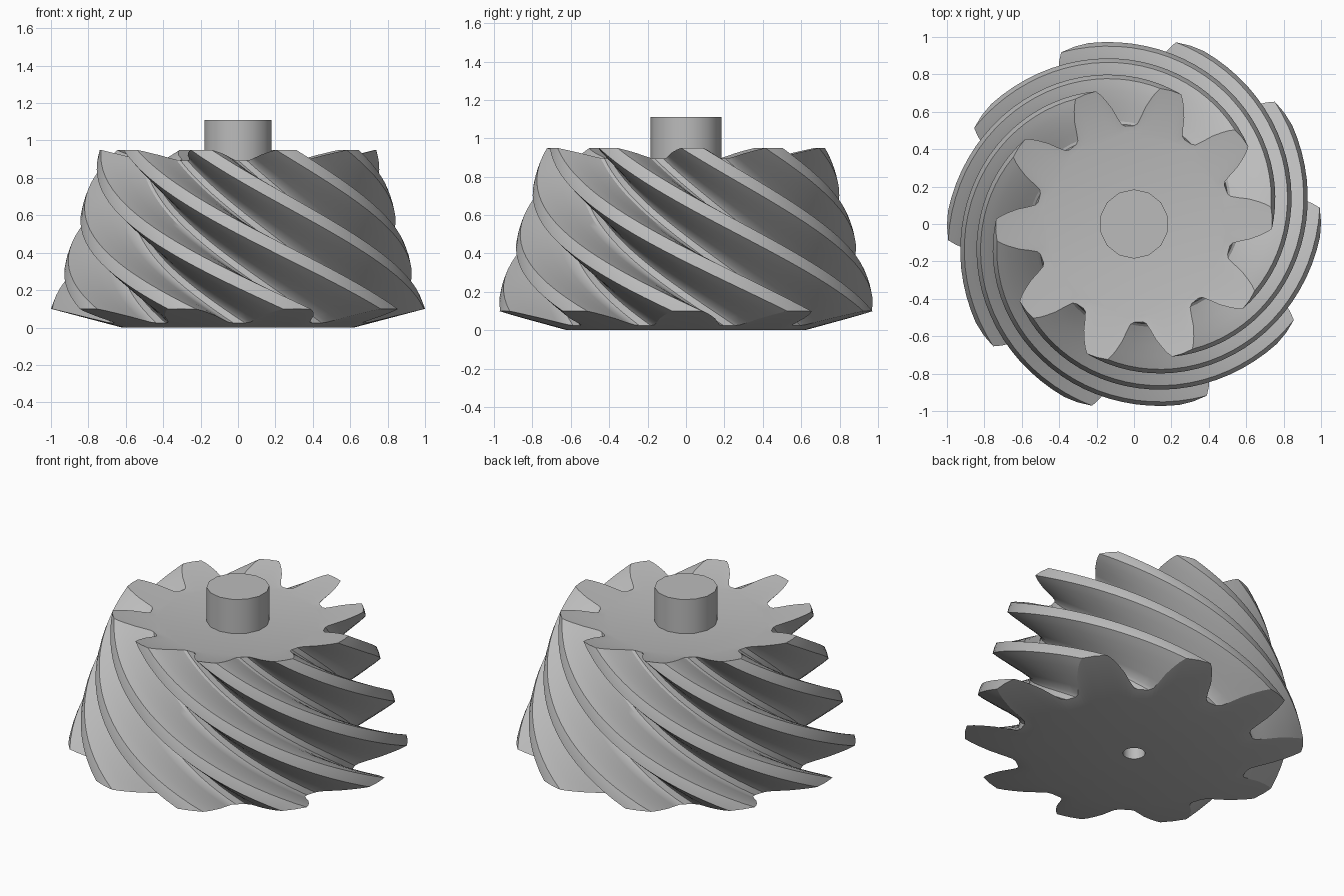
import bpy, bmesh
from math import radians, sin, cos, pi

cube = bpy.data.objects.get("Cube")
if cube:
    bpy.data.objects.remove(cube, do_unlink=True)

grey = bpy.data.materials.new("steel_grey")
grey.use_nodes = True
grey.diffuse_color = (0.5, 0.5, 0.5, 1)
grey.node_tree.nodes["Principled BSDF"].inputs["Base Color"].default_value = (0.5, 0.5, 0.5, 1)

TEETH = 10
LAYERS = 24
TOP_SCALE = 0.74
START, TWIST = radians(0.5), radians(-106)
SLOPE = 0.26  # end faces are shallow cones

# Half tooth: (radius, half angle in degrees), from root to tip
HALF = [(0.71, 15.5), (0.725, 13.5), (0.78, 11.6), (0.85, 9.8),
        (0.92, 7.5), (0.96, 6.1), (0.997, 4.5)]
TOOTH = [(r, -a) for r, a in HALF] + [(1.0, 0)] + [(r, a) for r, a in reversed(HALF)]
SECTION = [(r, radians(a) + k * 2 * pi / TEETH) for k in range(TEETH) for r, a in TOOTH]


def finish(bm, name):
    bmesh.ops.recalc_face_normals(bm, faces=bm.faces)
    mesh = bpy.data.meshes.new(name)
    bm.to_mesh(mesh)
    bm.free()
    mesh.materials.append(grey)
    obj = bpy.data.objects.new(name, mesh)
    bpy.context.collection.objects.link(obj)
    bpy.ops.object.select_all(action="DESELECT")
    obj.select_set(True)
    bpy.context.view_layer.objects.active = obj
    bpy.ops.object.shade_smooth_by_angle(angle=radians(30))
    return obj


def toothed_ring(bm, t):
    """Tooth section at fraction t of the height, shrunk and twisted."""
    scale = 1 + (TOP_SCALE - 1) * t
    tip_z = 0.1 + 0.85 * t
    turn = START + TWIST * t
    return [bm.verts.new((r * scale * cos(a + turn), r * scale * sin(a + turn),
                          tip_z - SLOPE * scale * (1 - r))) for r, a in SECTION]


def round_ring(bm, radius, z, turn):
    return [bm.verts.new((radius * cos(a + turn), radius * sin(a + turn), z))
            for r, a in SECTION]


# Gear body: bore, underside, twisted teeth, top face
bm = bmesh.new()
rings = [round_ring(bm, 0.065, 0.8, START),
         round_ring(bm, 0.065, 0.0, START),
         round_ring(bm, 0.62, 0.0, START)]
rings += [toothed_ring(bm, i / LAYERS) for i in range(LAYERS + 1)]
rings.append(round_ring(bm, 0.49, 0.888, START + TWIST))
for low, high in zip(rings, rings[1:]):
    for i in range(len(low)):
        j = (i + 1) % len(low)
        bm.faces.new((low[i], low[j], high[j], high[i]))
bm.faces.new(rings[0])
bm.faces.new(rings[-1])
finish(bm, "spiral_bevel_gear")

# Shaft stub on top
bm = bmesh.new()
bmesh.ops.create_cone(bm, cap_ends=True, segments=14, radius1=0.185, radius2=0.185, depth=0.24)
bmesh.ops.translate(bm, verts=bm.verts, vec=(0, 0, 0.99))
finish(bm, "shaft")
